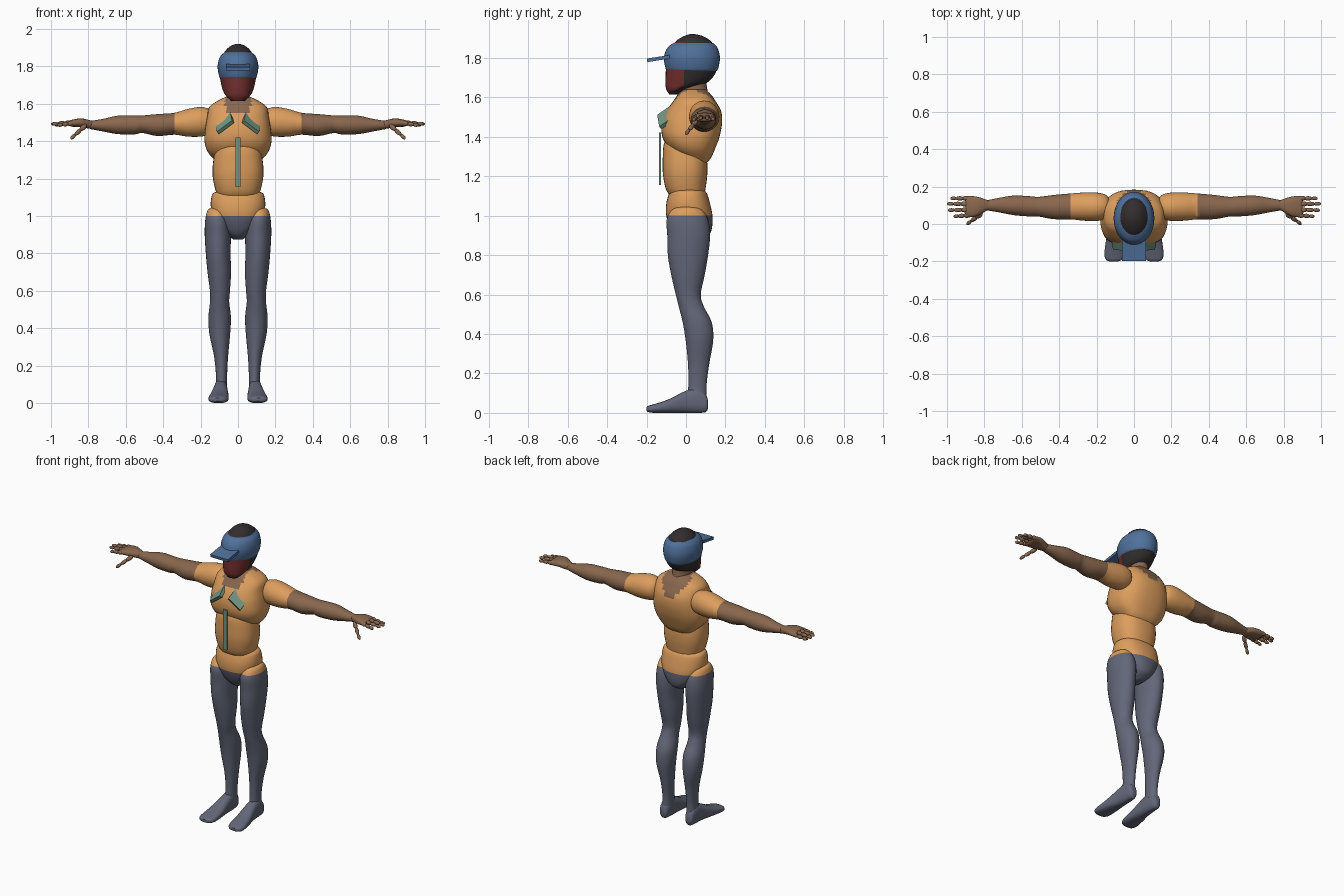
import bpy, bmesh, math
from mathutils import Vector, Matrix

if "Cube" in bpy.data.objects:
    bpy.data.objects.remove(bpy.data.objects["Cube"])


def material(name, *rgb):
    mat = bpy.data.materials.new(name)
    mat.use_nodes = True
    mat.diffuse_color = (*rgb, 1)
    mat.node_tree.nodes["Principled BSDF"].inputs["Base Color"].default_value = (*rgb, 1)
    return mat


SHIRT = material("orange shirt", .72, .34, .11)
SKIN = material("brown skin", .25, .135, .075)
TROUSERS = material("slate trousers", .125, .135, .19)
BLUE = material("blue cap", .08, .165, .33)
HAIR = material("dark hair", .032, .026, .027)
FACE = material("red face", .165, .027, .027)
GREEN = material("green trim", .16, .3, .225)


def finish(name, bm, mats, rule=None, side=1, cut=None):
    """Mirror for the side, cut along a colour border, colour and link."""
    if cut:
        bmesh.ops.bisect_plane(bm, geom=bm.verts[:] + bm.edges[:] + bm.faces[:],
                               plane_co=cut[0], plane_no=cut[1])
    if rule:
        for face in bm.faces:
            face.material_index = rule(face.calc_center_median(), face.normal)
    for vert in bm.verts:
        vert.co.x *= side
    bmesh.ops.recalc_face_normals(bm, faces=bm.faces[:])
    mesh = bpy.data.meshes.new(name)
    bm.to_mesh(mesh)
    bm.free()
    for mat in mats:
        mesh.materials.append(mat)
    obj = bpy.data.objects.new(name, mesh)
    bpy.context.collection.objects.link(obj)
    bpy.ops.object.select_all(action='DESELECT')
    obj.select_set(True)
    bpy.context.view_layer.objects.active = obj
    bpy.ops.object.shade_smooth_by_angle(angle=math.radians(40))
    return obj


def spline(sections, steps):
    """Smooth the rows of a section table."""
    rows = [Vector(row) for row in sections]
    rows = [rows[0]] + rows + [rows[-1]]
    out = []
    for a, b, c, d in zip(rows, rows[1:], rows[2:], rows[3:]):
        for i in range(steps):
            t = i / steps
            out.append(b + (c - a) * (t / 2) + (a * 2 - b * 5 + c * 4 - d) * (t * t / 2)
                       + (b * 3 - a - c * 3 + d) * (t ** 3 / 2))
    return out + [rows[-1]]


def loft(axis, sections, power=2.0, segments=32, steps=5):
    """Skin oval rings; each row is a position, then two pairs of extents."""
    place = {'x': lambda t, a, b: (t, a, b), 'y': lambda t, a, b: (a, t, b),
             'z': lambda t, a, b: (a, b, t)}[axis]
    bm = bmesh.new()
    rings = []
    for t, a0, a1, b0, b1 in spline(sections, steps):
        ring = []
        for k in range(segments):
            angle = math.tau * k / segments
            c, s = (math.copysign(abs(f) ** (2 / power), f)
                    for f in (math.cos(angle), math.sin(angle)))
            ring.append(bm.verts.new(place(t, (a0 + a1 + (a1 - a0) * c) / 2,
                                           (b0 + b1 + (b1 - b0) * s) / 2)))
        rings.append(ring)
    for low, high in zip(rings, rings[1:]):
        for k in range(segments):
            n = (k + 1) % segments
            bm.faces.new((low[k], low[n], high[n], high[k]))
    bm.faces.new(rings[0][::-1])
    bm.faces.new(rings[-1])
    bmesh.ops.recalc_face_normals(bm, faces=bm.faces[:])
    return bm


def body(sections):
    """Left-right symmetric rows from height, half width, front, back."""
    return [(z, -w, w, front, back) for z, w, front, back in sections]


def plate(name, mat, centre, along, across, thick, side=1):
    """A flat slab spanned by two edge directions."""
    along, across = Vector(along), Vector(across)
    normal = along.cross(across).normalized() * thick
    bm = bmesh.new()
    bmesh.ops.create_cube(bm, size=1)
    for vert in bm.verts:
        x, y, z = vert.co
        vert.co = Vector(centre) + along * x + across * y + normal * z
    finish(name, bm, [mat], side=side)


# Torso: chest, belly and hips overlap like separate forms
def neckline(c, n):
    if c.y < .05:
        return int(c.z > 1.55 and abs(c.x) < .068)
    return int(c.z > 1.5 + abs(c.x) * 1.1 and abs(c.x) < .09)


chest = body([(1.26, .08, .01, .1), (1.29, .115, -.02, .125), (1.34, .16, -.085, .148),
              (1.4, .179, -.12, .17), (1.47, .175, -.122, .183), (1.53, .165, -.1, .178),
              (1.58, .155, -.065, .15), (1.61, .12, -.045, .13), (1.64, .06, -.02, .1)])
finish("chest", loft('z', chest, 2.5, 40), [SHIRT, SKIN], neckline)
belly = body([(1.09, .1, -.07, .09), (1.13, .118, -.1, .098), (1.21, .135, -.117, .108),
              (1.29, .133, -.118, .105), (1.37, .115, -.11, .08), (1.41, .07, -.07, .05)])
finish("belly", loft('z', belly, 2.4), [SHIRT])
hips = body([(1.13, .115, -.07, .085), (1.115, .138, -.085, .105), (1.06, .146, -.1, .122),
             (1, .135, -.1, .134), (.94, .1, -.08, .132), (.9, .06, -.055, .115),
             (.875, .025, -.02, .07)])
finish("hips", loft('z', hips, 2.3), [SHIRT, TROUSERS], lambda c, n: int(c.z < 1),
       cut=((0, 0, 1), (0, 0, 1)))

# Neck and head
neck = body([(1.5, .066, 0, .14), (1.58, .062, -.035, .125), (1.63, .057, -.04, .11),
             (1.7, .055, -.04, .1)])
finish("neck", loft('z', neck), [SKIN])
head = body([(1.615, .035, -.085, -.03), (1.64, .062, -.1, .01), (1.67, .08, -.105, .1),
             (1.72, .093, -.103, .148), (1.78, .1, -.1, .16), (1.84, .092, -.085, .155),
             (1.885, .066, -.05, .125), (1.91, .038, -.01, .085), (1.92, .01, .02, .045)])
finish("head", loft('z', head), [HAIR, FACE],
       lambda c, n: int(c.y < -.01 and c.z < 1.875 and n.z > -.6),
       cut=((0, -.01, 0), (0, 1, 0)))

# Headband and visor
band = body([(1.73, .088, -.09, .15), (1.745, .1, -.103, .163), (1.8, .109, -.112, .172),
             (1.85, .097, -.095, .16), (1.876, .072, -.06, .138)])
finish("headband", loft('z', band, segments=40), [BLUE])
plate("visor", BLUE, (0, -.14, 1.796), (.13, 0, 0), (0, .115, .018), .018)

# Zip
plate("zip", GREEN, (0, -.132, 1.288), (.026, 0, 0), (0, 0, .265), .009)

# Paired parts, built on the left and mirrored
arm = [(.125, .06, .125, 1.46, 1.54), (.15, .03, .155, 1.437, 1.57),
       (.2, .016, .168, 1.425, 1.583), (.27, .018, .168, 1.425, 1.572),
       (.34, .025, .163, 1.435, 1.552), (.43, .026, .155, 1.428, 1.545),
       (.51, .04, .145, 1.444, 1.538), (.55, .04, .148, 1.437, 1.538),
       (.64, .047, .152, 1.438, 1.537), (.72, .062, .14, 1.452, 1.52),
       (.79, .074, .126, 1.465, 1.508)]
palm = [(.77, .08, .12, 1.472, 1.505), (.79, .07, .13, 1.467, 1.512),
        (.84, .042, .146, 1.475, 1.522), (.89, .036, .15, 1.478, 1.514),
        (.9, .045, .142, 1.484, 1.506)]
leg = [(1.045, .1, .14, -.03, .04), (1.03, .07, .163, -.07, .08),
       (.98, .045, .175, -.098, .112), (.9, .038, .178, -.095, .122),
       (.8, .04, .172, -.092, .112), (.7, .037, .163, -.075, .095),
       (.6, .043, .15, -.052, .075), (.54, .047, .15, -.037, .09),
       (.46, .038, .158, -.017, .13), (.37, .042, .153, -.002, .138),
       (.25, .053, .128, .01, .118), (.15, .058, .118, .012, .105),
       (.08, .058, .12, .008, .105)]
foot = [(.112, .078, .11, .025, .06), (.1, .066, .12, .004, .095),
        (.06, .058, .126, 0, .125), (0, .055, .132, 0, .112),
        (-.09, .05, .15, 0, .068), (-.16, .052, .158, 0, .045),
        (-.19, .065, .15, .004, .036), (-.2, .085, .13, .01, .028)]
# Finger and thumb root and tip points
digits = [((.88, .137, 1.497), (.982, .137, 1.487)), ((.885, .107, 1.5), (1, .108, 1.492)),
          ((.885, .076, 1.5), (.995, .074, 1.492)), ((.88, .047, 1.497), (.965, .04, 1.485)),
          ((.815, .055, 1.485), (.895, -.002, 1.412))]


def hand_digits():
    """Each digit is a row of three overlapping bony beads."""
    bm = bmesh.new()
    for root, tip in digits:
        root, tip = Vector(root), Vector(tip)
        step = (tip - root) / 3
        turn = step.to_track_quat('Z', 'Y').to_matrix().to_4x4()
        for k in range(3):
            width = .0135 - .0017 * k
            bmesh.ops.create_uvsphere(
                bm, u_segments=12, v_segments=8, radius=1,
                matrix=Matrix.Translation(root + step * (k + .5)) @ turn
                @ Matrix.Diagonal((width, width, step.length * (.5 if k == 2 else .65), 1)))
    return bm


for label, side in (("left", 1), ("right", -1)):
    finish(label + "_arm", loft('x', arm), [SHIRT, SKIN], lambda c, n: int(c.x > .34),
           side, ((.34, 0, 0), (1, 0, 0)))
    finish(label + "_palm", loft('x', palm, 2.4, 24), [SKIN], side=side)
    finish(label + "_fingers", hand_digits(), [SKIN], side=side)
    finish(label + "_leg", loft('z', leg), [SHIRT, TROUSERS], lambda c, n: int(c.z < 1),
           side, ((0, 0, 1), (0, 0, 1)))
    finish(label + "_foot", loft('y', foot, 2.5), [TROUSERS], side=side)
    plate(label + "_collar", GREEN, (.072, -.103, 1.497), (.08, .01, -.06),
          (-.01, -.065, -.045), .02, side)
